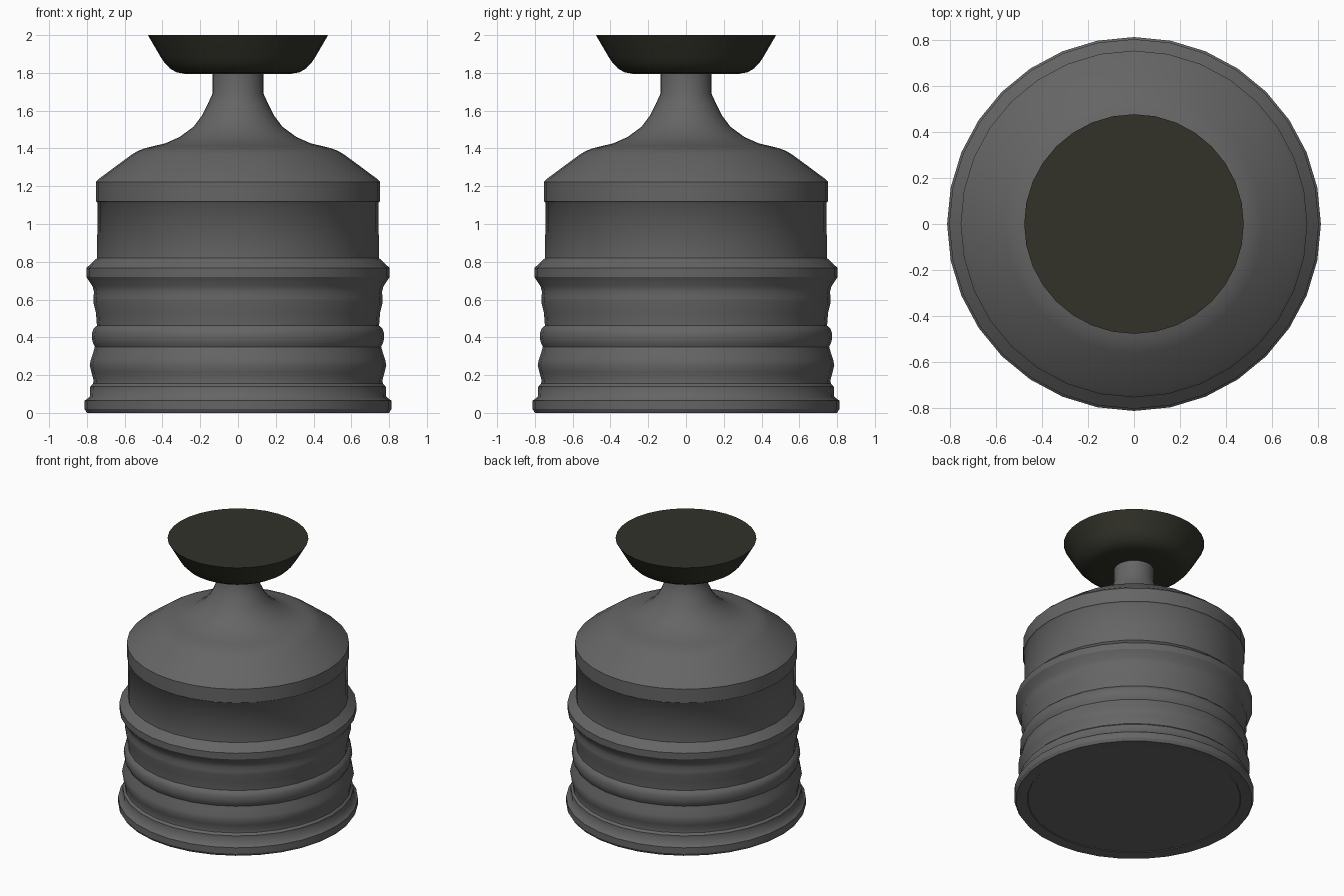
import bpy
import bmesh
import math

cube = bpy.data.objects.get("Cube")
if cube:
    bpy.data.objects.remove(cube, do_unlink=True)


def make_material(name, rgb):
    mat = bpy.data.materials.new(name)
    mat.use_nodes = True
    color = (*rgb, 1.0)
    mat.diffuse_color = color
    bsdf = mat.node_tree.nodes["Principled BSDF"]
    bsdf.inputs["Base Color"].default_value = color
    bsdf.inputs["Roughness"].default_value = 0.6
    return mat


def lathe(name, profile, material, soft_heights=(), sides=32):
    """Revolve (radius, height) points around z, close both ends and
    keep the rings at soft_heights smooth despite their angle."""
    bm = bmesh.new()
    rings = []
    for radius, z in profile:
        rings.append([bm.verts.new((radius * math.cos(math.tau * i / sides),
                                    radius * math.sin(math.tau * i / sides), z))
                      for i in range(sides)])
    for low, high in zip(rings, rings[1:]):
        for i in range(sides):
            j = (i + 1) % sides
            bm.faces.new((low[i], low[j], high[j], high[i]))
    bm.faces.new(rings[0][::-1])
    bm.faces.new(rings[-1])
    mesh = bpy.data.meshes.new(name)
    bm.to_mesh(mesh)
    bm.free()
    mesh.materials.append(material)
    obj = bpy.data.objects.new(name, mesh)
    bpy.context.collection.objects.link(obj)
    bpy.ops.object.select_all(action="DESELECT")
    obj.select_set(True)
    bpy.context.view_layer.objects.active = obj
    bpy.ops.object.shade_smooth_by_angle(angle=math.radians(30))
    for edge in mesh.edges:
        ends = [mesh.vertices[v].co.z for v in edge.vertices]
        if any(all(abs(z - soft) < 0.001 for z in ends) for soft in soft_heights):
            edge.use_edge_sharp = False
    return obj


body_grey = make_material("body grey", (0.13, 0.13, 0.13))
dark_olive = make_material("dark olive", (0.032, 0.032, 0.023))

# Foot with a shallow recessed base and a thin lip above it
foot = [(0.72, 0.01), (0.724, 0.005), (0.80, 0.0), (0.812, 0.02),
        (0.812, 0.065), (0.785, 0.085), (0.782, 0.14), (0.767, 0.155)]
# Rounded lower ribs
ribs = [(0.765, 0.175), (0.776, 0.215), (0.785, 0.25), (0.78, 0.28),
        (0.768, 0.315), (0.758, 0.35), (0.768, 0.37), (0.774, 0.395),
        (0.772, 0.425), (0.765, 0.445), (0.747, 0.462)]
# Waist flange above a shallow groove
waist = [(0.752, 0.53), (0.766, 0.585), (0.766, 0.61), (0.762, 0.64),
         (0.77, 0.67), (0.803, 0.72), (0.803, 0.767), (0.746, 0.82)]
# Drum with a raised band, then shoulder and neck
drum = [(0.744, 1.113), (0.753, 1.12), (0.753, 1.222)]
shoulder = [(0.735, 1.24), (0.63, 1.318), (0.56, 1.369), (0.53, 1.387),
            (0.49, 1.402), (0.44, 1.414), (0.385, 1.427), (0.31, 1.46),
            (0.235, 1.515), (0.19, 1.575), (0.16, 1.635), (0.135, 1.69),
            (0.135, 1.80)]
lathe("body", foot + ribs + waist + drum + shoulder, body_grey,
      soft_heights=(0.085, 1.113))

# Flared solid cap on the neck
cap = [(0.28, 1.795), (0.325, 1.803), (0.36, 1.823), (0.39, 1.855),
       (0.41, 1.885), (0.477, 2.0)]
lathe("cap", cap, dark_olive)
